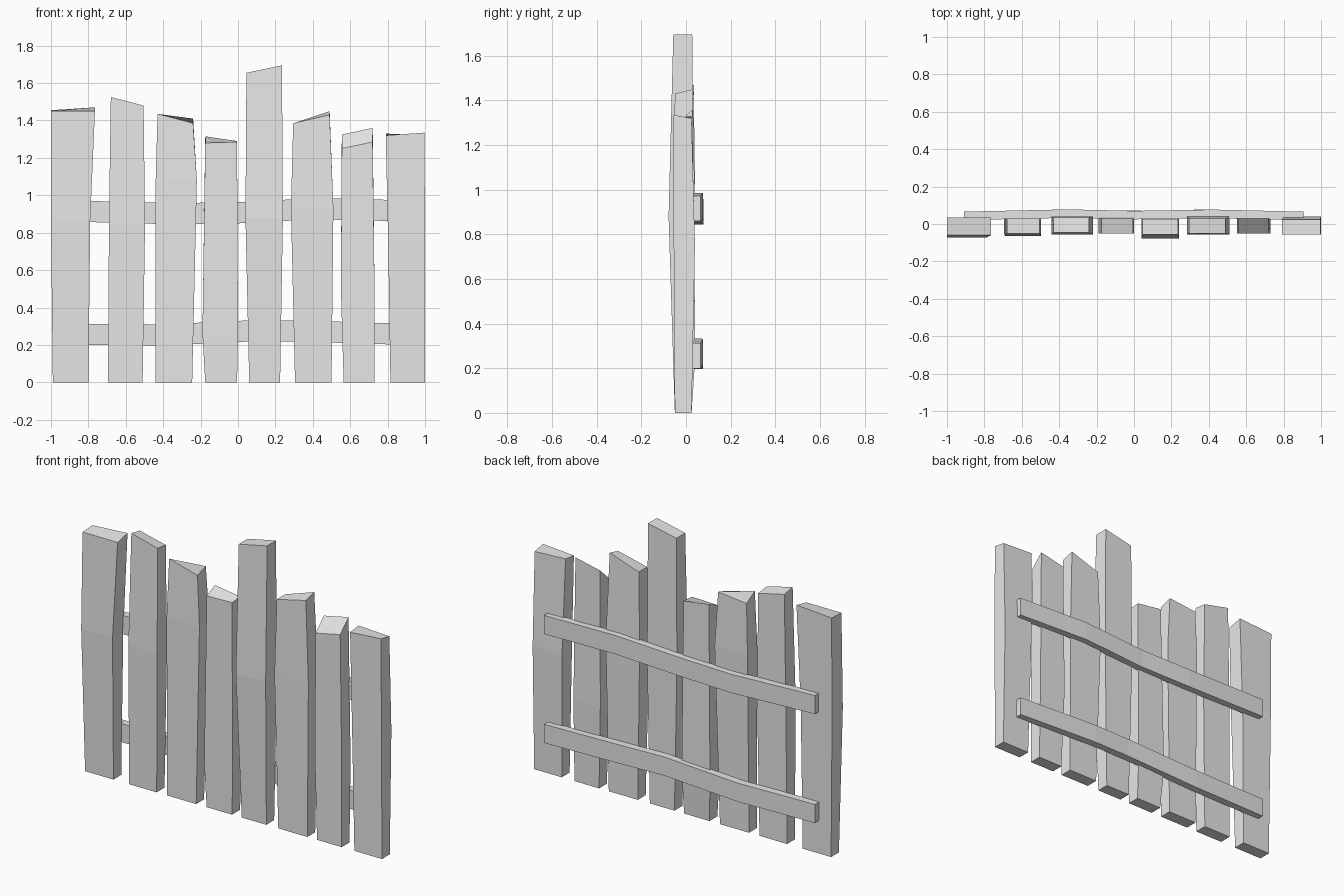
import bpy
import bmesh

default_cube = bpy.data.objects.get("Cube")
if default_cube:
    bpy.data.objects.remove(default_cube, do_unlink=True)

# One plain colour for the whole fence
grey = bpy.data.materials.new("plain_grey")
grey.use_nodes = True
colour = (0.8, 0.8, 0.8, 1)
grey.diffuse_color = colour
grey.node_tree.nodes["Principled BSDF"].inputs["Base Color"].default_value = colour


def loft(name, rings):
    """Skin a row of four-cornered cross-sections into a closed solid."""
    bm = bmesh.new()
    loops = [[bm.verts.new(corner) for corner in ring] for ring in rings]
    for lower, upper in zip(loops, loops[1:]):
        for i in range(4):
            j = (i + 1) % 4
            bm.faces.new((lower[i], lower[j], upper[j], upper[i]))
    bm.faces.new(loops[0][::-1])
    bm.faces.new(loops[-1])
    bmesh.ops.recalc_face_normals(bm, faces=bm.faces)
    mesh = bpy.data.meshes.new(name)
    bm.to_mesh(mesh)
    bm.free()
    mesh.materials.append(grey)
    part = bpy.data.objects.new(name, mesh)
    bpy.context.collection.objects.link(part)
    return part


def section(x_span, y_span, heights):
    """Plank cross-section; heights run front left, front right, back right, back left."""
    (x0, x1), (y0, y1) = x_span, y_span
    plan = ((x0, y0), (x1, y0), (x1, y1), (x0, y1))
    return [(x, y, z) for (x, y), z in zip(plan, heights)]


def plank(name, foot, bend, belly, depth, head, head_depth, cut):
    """Upright board with a bent middle and a crooked saw cut on top."""
    loft(name, [
        section(foot, (-0.05, 0.025), [0] * 4),
        section(belly, depth, [bend] * 4),
        section(head, head_depth, cut),
    ])


# Upright planks, from the model's right to its left
even = (-0.05, 0.03)
plank("plank_far_right", (-0.99, -0.8), 0.87, (-1, -0.79), (-0.073, 0.03),
      (-1, -0.765), (-0.06, 0.035), (1.45, 1.45, 1.47, 1.455))
plank("plank_right", (-0.695, -0.51), 0.85, (-0.69, -0.497), (-0.064, 0.03),
      (-0.68, -0.505), even, (1.525, 1.48, 1.47, 1.51))
plank("plank_mid_right", (-0.44, -0.245), 1.08, (-0.44, -0.22), (-0.055, 0.04),
      (-0.43, -0.24), (-0.045, 0.035), (1.435, 1.385, 1.41, 1.39))
plank("plank_inner_right", (-0.175, -0.005), 0.26, (-0.19, 0), (-0.052, 0.042),
      (-0.175, -0.005), even, (1.28, 1.285, 1.29, 1.315))
plank("plank_tall", (0.06, 0.225), 0.88, (0.04, 0.24), (-0.078, 0.03),
      (0.045, 0.235), (-0.057, 0.028), (1.655, 1.695, 1.695, 1.655))
plank("plank_mid_left", (0.305, 0.5), 0.93, (0.283, 0.51), (-0.055, 0.04),
      (0.295, 0.49), even, (1.385, 1.43, 1.45, 1.385))
plank("plank_left", (0.565, 0.73), 0.5, (0.55, 0.73), (-0.05, 0.035),
      (0.555, 0.72), even, (1.25, 1.285, 1.36, 1.325))
plank("plank_far_left", (0.815, 1), 0.75, (0.803, 1), (-0.055, 0.04),
      (0.79, 0.997), (-0.055, 0.025), (1.32, 1.335, 1.32, 1.33))


def rail(name, path):
    """Wavy cross board behind the planks; path holds x, base height, back y."""
    tall, thick = 0.113, 0.045
    loft(name, [
        [(x, y - thick, z), (x, y, z), (x, y, z + tall), (x, y - thick, z + tall)]
        for x, z, y in path
    ])


# Two cross rails on the back
rail("upper_rail", [(-0.91, 0.86, 0.066), (-0.35, 0.845, 0.078), (0, 0.85, 0.07),
                    (0.42, 0.872, 0.077), (0.905, 0.86, 0.066)])
rail("lower_rail", [(-0.91, 0.2, 0.066), (-0.4, 0.197, 0.077), (0.1, 0.22, 0.07),
                    (0.35, 0.217, 0.077), (0.905, 0.2, 0.066)])
